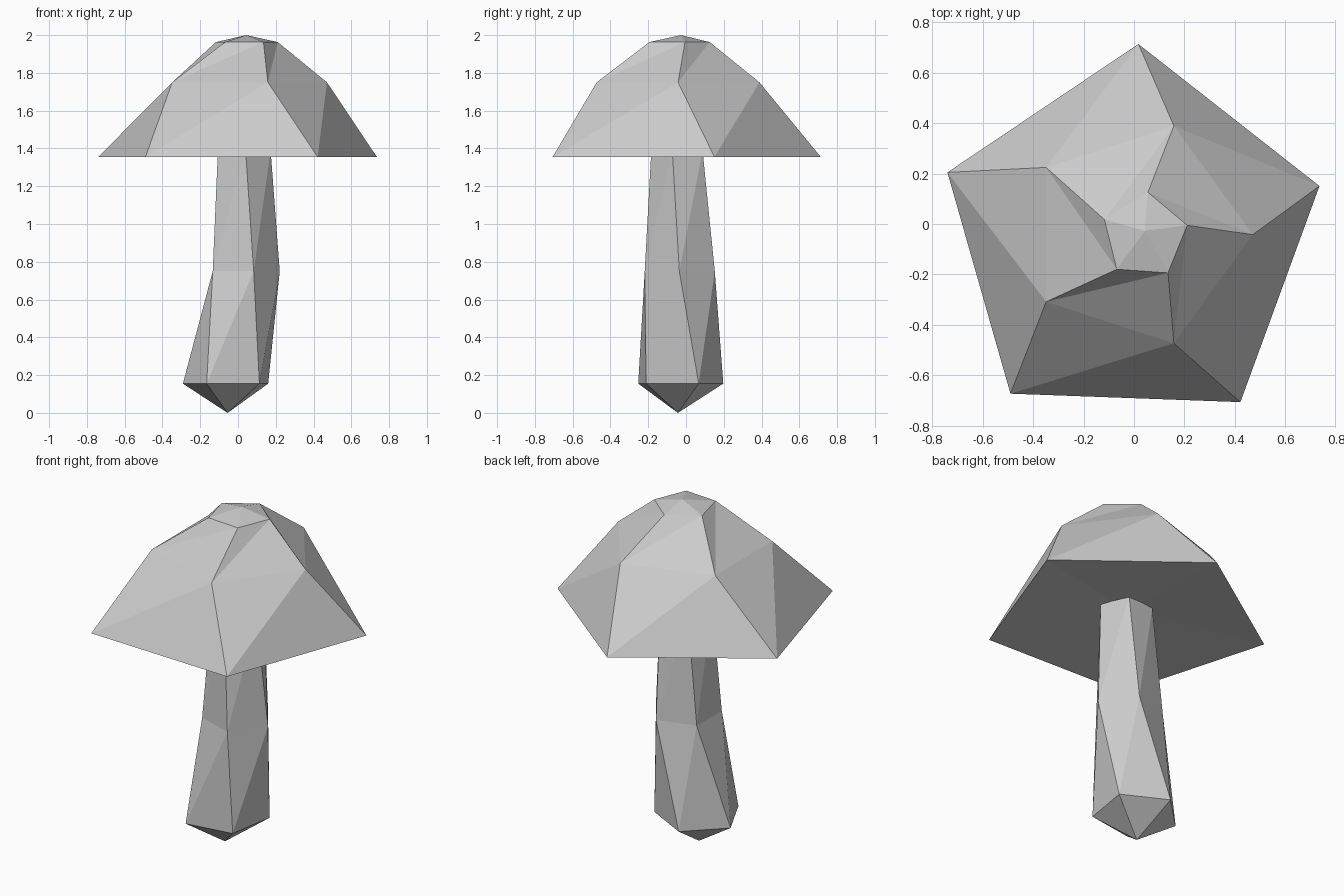
import bpy, bmesh
from math import radians, cos, sin, pi

if "Cube" in bpy.data.objects:
    bpy.data.objects.remove(bpy.data.objects["Cube"])


def lathe_facets(name, start, rings, end):
    """Stack five-sided rings (cx, cy, z, radius, turn in degrees) between two tip points."""
    bm = bmesh.new()
    first, last = bm.verts.new(start), bm.verts.new(end)
    loops = []
    for cx, cy, z, r, turn in rings:
        angles = [radians(turn) + i * 2 * pi / 5 for i in range(5)]
        loops.append([bm.verts.new((cx + r * cos(a), cy + r * sin(a), z)) for a in angles])
    for i in range(5):
        j = (i + 1) % 5
        bm.faces.new((first, loops[0][j], loops[0][i]))
        for low, high in zip(loops, loops[1:]):
            bm.faces.new((low[i], low[j], high[j]))
            bm.faces.new((low[i], high[j], high[i]))
        bm.faces.new((last, loops[-1][i], loops[-1][j]))
    bmesh.ops.recalc_face_normals(bm, faces=bm.faces)
    mesh = bpy.data.meshes.new(name)
    bm.to_mesh(mesh)
    bm.free()
    obj = bpy.data.objects.new(name, mesh)
    bpy.context.collection.objects.link(obj)
    return obj


# Stem: pointed foot, twisted and tapering, top buried in the cap
lathe_facets("stem", (-0.055, -0.043, 0), [
    (-0.055, -0.04, 0.155, 0.24, 26.5),
    (0.026, -0.032, 0.75, 0.195, -1),
    (0.030, -0.037, 1.39, 0.147, -14),
], (0.03, -0.037, 1.40))

# Cap: slightly hollow underside, wide rim, faceted dome
lathe_facets("cap", (0.02, -0.04, 1.395), [
    (-0.011, -0.062, 1.355, 0.776, 15.9),
    (0.018, -0.042, 1.75, 0.453, 0),
    (0.043, -0.047, 1.963, 0.173, 14),
], (0.043, -0.027, 2.0))
